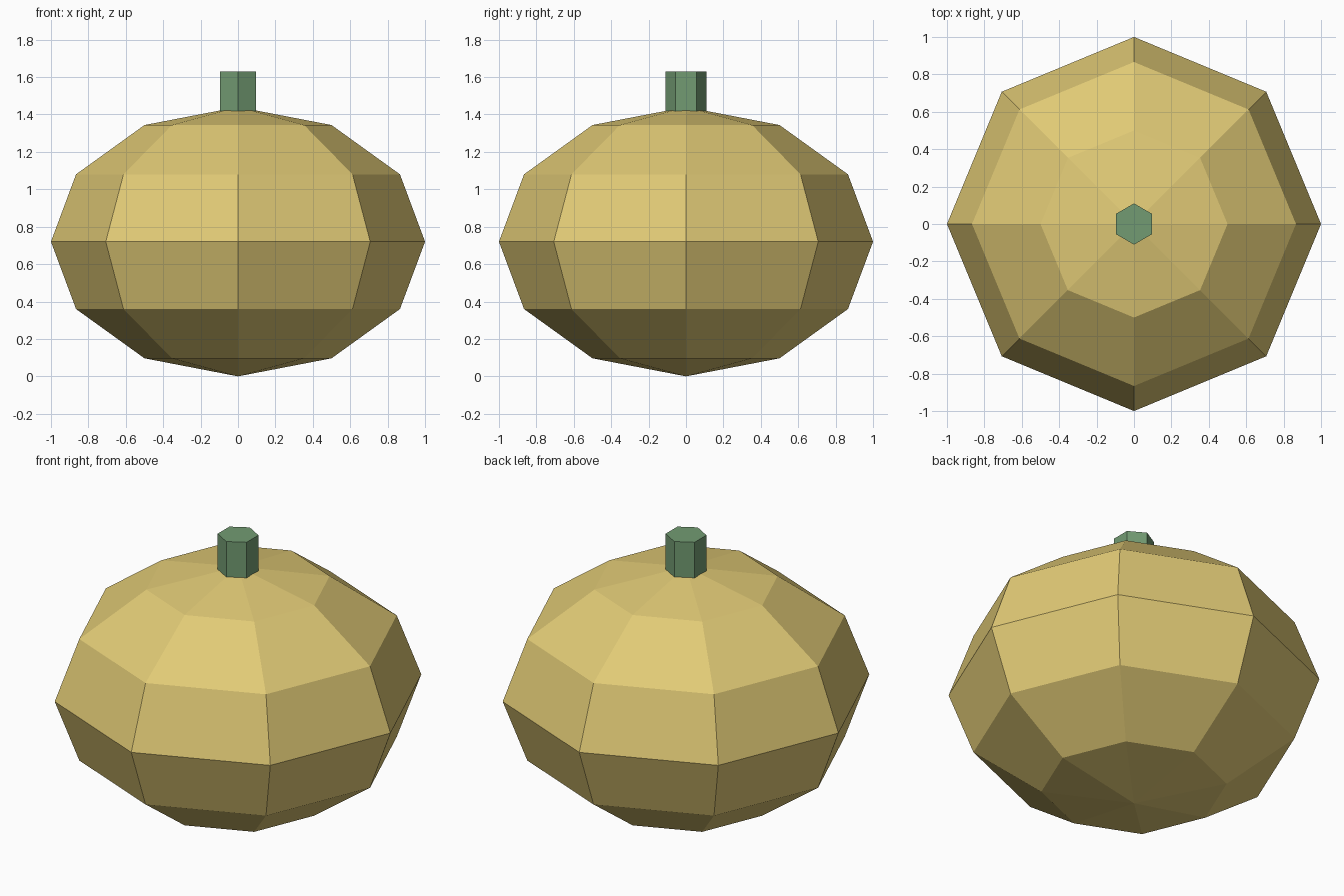
import bpy

if "Cube" in bpy.data.objects:
    bpy.data.objects.remove(bpy.data.objects["Cube"])


def material(name, rgb):
    m = bpy.data.materials.new(name)
    m.diffuse_color = (*rgb, 1.0)
    m.use_nodes = True
    m.node_tree.nodes["Principled BSDF"].inputs["Base Color"].default_value = m.diffuse_color
    return m


def finish(name, mat):
    ob = bpy.context.object
    ob.name = name
    ob.data.materials.append(mat)
    bpy.ops.object.transform_apply(location=False, rotation=False, scale=True)
    bpy.ops.object.shade_flat()
    return ob


tan = material("tan_yellow", (0.75, 0.59, 0.18))
green = material("stem_green", (0.17, 0.33, 0.17))

# squashed eight-sided gourd body
bpy.ops.mesh.primitive_uv_sphere_add(segments=8, ring_count=6, radius=1.0,
                                     location=(0, 0, 0.72))
bpy.context.object.scale.z = 0.72
finish("gourd_body", tan)

# six-sided stem, corners on the y axis
bpy.ops.mesh.primitive_cylinder_add(vertices=6, radius=0.11, depth=0.22,
                                    location=(0, 0, 1.52))
finish("stem", green)
